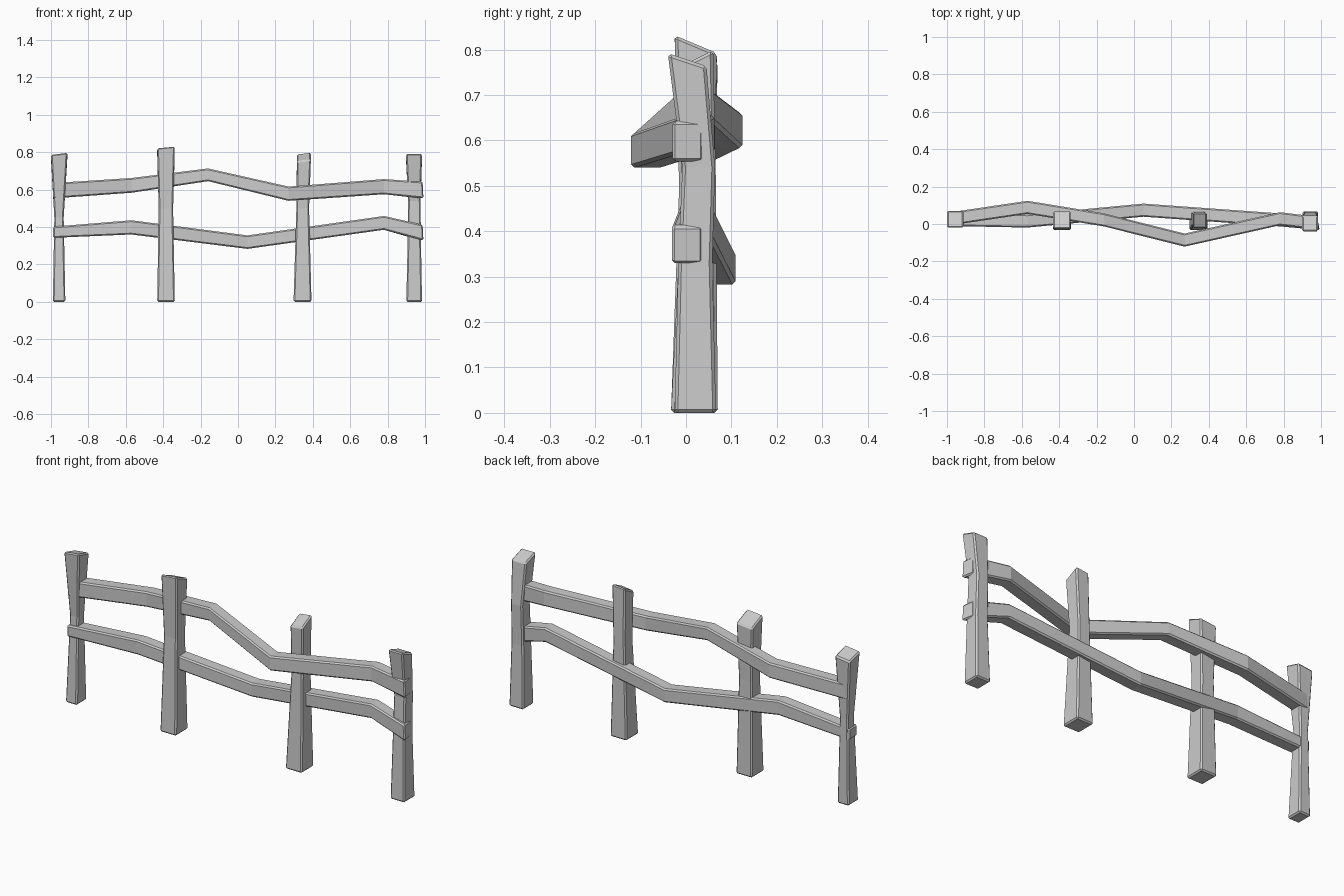
import bpy, bmesh

if "Cube" in bpy.data.objects:
    bpy.data.objects.remove(bpy.data.objects["Cube"])


def loft(name, rings):
    """Skin a stack of four-cornered rings, cap both ends and chamfer the edges."""
    bm = bmesh.new()
    loops = [[bm.verts.new(p) for p in ring] for ring in rings]
    for a, b in zip(loops, loops[1:]):
        for i in range(4):
            j = (i + 1) % 4
            bm.faces.new((a[i], a[j], b[j], b[i]))
    bm.faces.new(loops[0])
    bm.faces.new(loops[-1])
    bmesh.ops.recalc_face_normals(bm, faces=bm.faces[:])
    mesh = bpy.data.meshes.new(name)
    bm.to_mesh(mesh)
    bm.free()
    obj = bpy.data.objects.new(name, mesh)
    bpy.context.collection.objects.link(obj)
    bevel = obj.modifiers.new("chamfer", "BEVEL")
    bevel.width = 0.007
    bevel.segments = 1
    bevel.limit_method = "ANGLE"
    bevel.angle_limit = 0.7


def post(name, sections, slope_x, slope_y):
    """Sections are (z, x0, x1, y0, y1); the top section is cut at a slope."""
    rings = []
    for k, (z, x0, x1, y0, y1) in enumerate(sections):
        sx, sy = (slope_x, slope_y) if k == len(sections) - 1 else (0, 0)
        cx, cy = (x0 + x1) / 2, (y0 + y1) / 2
        rings.append([(x, y, z + sx * (x - cx) + sy * (y - cy))
                      for x, y in ((x0, y0), (x1, y0), (x1, y1), (x0, y1))])
    loft(name, rings)


def rail(name, sections, depth=0.07, skew=0.015):
    """Sections are (x, y centre, bottom z, top z); the right end is cut askew."""
    rings = []
    for k, (x, y, z0, z1) in enumerate(sections):
        back = x - (skew if k == len(sections) - 1 else 0)
        f, b = y - depth / 2, y + depth / 2
        rings.append([(x, f, z0), (back, b, z0), (back, b, z1), (x - 0.005 * (k == len(sections) - 1), f, z1)])
    loft(name, rings)


# Four uneven posts
post("post_left", [(0, -0.99, -0.923, -0.02, 0.065),
                   (0.45, -0.982, -0.932, 0.003, 0.06),
                   (0.78, -1.0, -0.912, -0.02, 0.07)], 0.12, -0.28)
post("post_mid_left", [(0, -0.432, -0.338, -0.033, 0.07),
                       (0.5, -0.424, -0.347, -0.015, 0.062),
                       (0.808, -0.432, -0.338, -0.025, 0.068)], 0.1, -0.42)
post("post_mid_right", [(0, 0.297, 0.393, -0.033, 0.07),
                        (0.5, 0.312, 0.38, -0.008, 0.066),
                        (0.775, 0.315, 0.39, -0.02, 0.06)], 0.12, 0.5)
post("post_right", [(0, 0.9, 0.984, -0.025, 0.066),
                    (0.33, 0.907, 0.978, -0.017, 0.058),
                    (0.54, 0.909, 0.976, -0.008, 0.064),
                    (0.778, 0.898, 0.984, -0.04, 0.045)], 0.0, -0.33)

# Two crooked rails
rail("upper_rail", [(-0.988, 0.027, 0.553, 0.635), (-0.57, 0.089, 0.583, 0.662),
                    (-0.16, 0.022, 0.645, 0.713), (0.27, -0.086, 0.54, 0.616),
                    (0.78, 0.028, 0.575, 0.656), (0.993, 0.004, 0.553, 0.642)])
rail("lower_rail", [(-0.988, 0.024, 0.342, 0.402), (-0.57, 0.016, 0.36, 0.436),
                    (0.05, 0.074, 0.283, 0.355), (0.78, 0.022, 0.385, 0.459),
                    (0.993, 0.003, 0.328, 0.412)])
